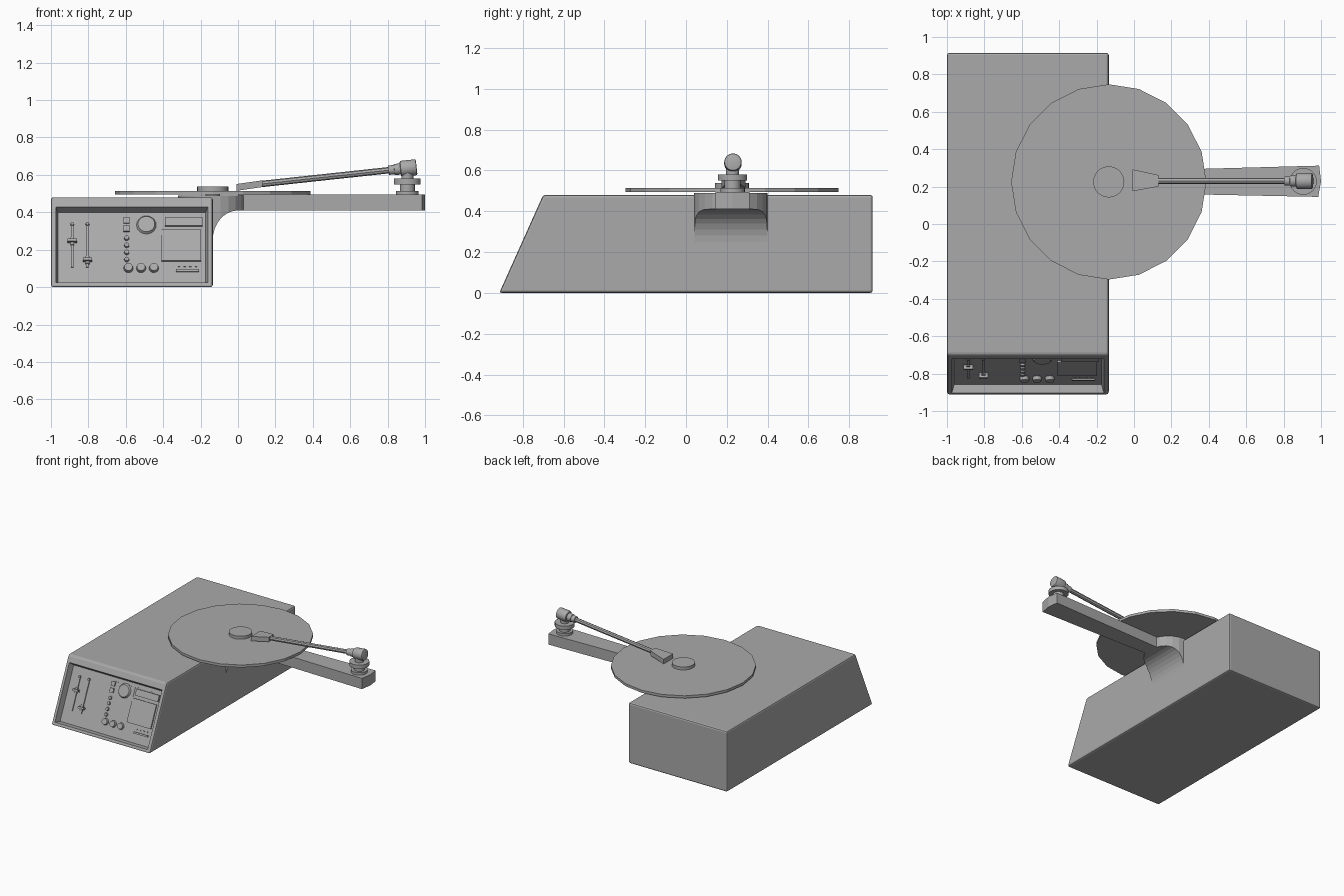
import bpy, bmesh, math
from mathutils import Vector

if "Cube" in bpy.data.objects:
    bpy.data.objects.remove(bpy.data.objects["Cube"])

grey = bpy.data.materials.new("matte grey")
grey.use_nodes = True
grey.diffuse_color = (0.4, 0.4, 0.4, 1)
grey.node_tree.nodes["Principled BSDF"].inputs["Base Color"].default_value = (0.4, 0.4, 0.4, 1)


def make(name, bm, smooth=False):
    """Turn a bmesh into a finished object."""
    bmesh.ops.recalc_face_normals(bm, faces=bm.faces)
    mesh = bpy.data.meshes.new(name)
    bm.to_mesh(mesh)
    bm.free()
    mesh.materials.append(grey)
    ob = bpy.data.objects.new(name, mesh)
    bpy.context.collection.objects.link(ob)
    if smooth:
        bpy.ops.object.select_all(action="DESELECT")
        ob.select_set(True)
        bpy.context.view_layer.objects.active = ob
        bpy.ops.object.shade_smooth_by_angle(angle=math.radians(35))
    return ob


def prism(points, offset):
    """Extrude a closed outline along an offset."""
    bm = bmesh.new()
    face = bm.faces.new([bm.verts.new(p) for p in points])
    out = bmesh.ops.extrude_face_region(bm, geom=[face])["geom"]
    verts = [v for v in out if isinstance(v, bmesh.types.BMVert)]
    bmesh.ops.translate(bm, verts=verts, vec=offset)
    return bm


def rod(name, a, b, r1, r2=None, sides=24, bevel=0.0, smooth=True):
    """Cylinder or cone from point a to point b."""
    a, b = Vector(a), Vector(b)
    bm = bmesh.new()
    bmesh.ops.create_cone(bm, cap_ends=True, segments=sides, radius1=r1,
                          radius2=r1 if r2 is None else r2, depth=(b - a).length)
    if bevel:
        rims = [e for e in bm.edges if abs(e.verts[0].co.z - e.verts[1].co.z) < 1e-5]
        bmesh.ops.bevel(bm, geom=rims, offset=bevel, segments=2, profile=0.5, affect="EDGES")
    ob = make(name, bm, smooth)
    ob.rotation_mode = "QUATERNION"
    ob.rotation_quaternion = (b - a).to_track_quat("Z", "Y")
    ob.location = (a + b) / 2
    return ob


# Wedge-fronted cabinet with a recessed front panel
L, R = -1.0, -0.135
bm = prism([(L, -0.915, 0), (L, 0.915, 0), (L, 0.915, 0.48), (L, -0.7, 0.48)], (R - L, 0, 0))
bmesh.ops.recalc_face_normals(bm, faces=bm.faces)
bmesh.ops.bevel(bm, geom=bm.edges[:], offset=0.012, segments=2, profile=0.5, affect="EDGES")
slope = Vector((0, 0.215, 0.48)).normalized()
normal = Vector((0, -slope.z, slope.y))
front = max((f for f in bm.faces if f.normal.dot(normal) > 0.99), key=lambda f: f.calc_area())
bmesh.ops.inset_region(bm, faces=[front], thickness=0.02)
for v in front.verts:
    if v.co.z > 0.24:
        v.co -= slope * 0.03
bmesh.ops.inset_region(bm, faces=[front], thickness=0.018, depth=-0.046)
floor = front.calc_center_median()
make("cabinet", bm)


# Controls on the tilted panel, placed by width and height
tilt = math.atan2(slope.z, slope.y)


def place(ob, x, z, lift):
    p = floor + slope * ((z - floor.z) / slope.z) + normal * lift
    ob.location = (x, p.y, p.z)
    ob.rotation_euler = (tilt, 0, 0)


def plate(name, x, z, w, h, thick=0.012, lift=0.0):
    bm = bmesh.new()
    bmesh.ops.create_cube(bm, size=1)
    bmesh.ops.scale(bm, vec=(w, h / slope.z, thick), verts=bm.verts)
    place(make(name, bm), x, z, lift + thick / 2)


def button(name, x, z, r, thick=0.014, top=0.85):
    bm = bmesh.new()
    bmesh.ops.create_cone(bm, cap_ends=True, segments=20, radius1=r, radius2=r * top, depth=thick)
    place(make(name, bm, True), x, z, thick / 2)


for i, (x, z) in enumerate([(-0.886, 0.243), (-0.805, 0.142)]):
    plate(f"slider_track_{i}", x, 0.22, 0.014, 0.23, 0.008)
    button(f"slider_stop_{i}", x, 0.335, 0.01)
    plate(f"slider_grip_{i}", x, z, 0.05, 0.014, 0.025)
    plate(f"slider_stem_{i}", x, z, 0.02, 0.04, 0.014)
for i in range(2):
    plate(f"square_key_{i}", -0.595, 0.355 - i * 0.045, 0.032, 0.032)
for i in range(4):
    button(f"small_button_{i}", -0.595, 0.26 - i * 0.038, 0.014)
for i in range(3):
    button(f"panel_knob_{i}", -0.586 + i * 0.068, 0.1, 0.026, 0.022)
plate("dial_plate", -0.49, 0.325, 0.16, 0.095, 0.005)
button("dial", -0.49, 0.33, 0.056, 0.018, 0.8)
plate("control_plate", -0.4, 0.225, 0.44, 0.3, 0.002)
plate("screen", -0.303, 0.22, 0.21, 0.165)
plate("upper_display", -0.29, 0.345, 0.2, 0.045, 0.018)
plate("key_bar", -0.27, 0.085, 0.125, 0.012)
for i in range(4):
    plate(f"tiny_key_{i}", -0.315 + i * 0.03, 0.11, 0.012, 0.008, 0.008)

# Round support with a concave flare underneath, growing out of the cabinet
arc = [(-0.135 * math.cos(t * math.pi / 16), 0.25 + 0.16 * math.sin(t * math.pi / 16))
       for t in range(9)]
outline = [(-0.4, 0.6), (-0.4, 0.25)] + arc + [(0.2, 0.41), (0.2, 0.6)]
support = rod("platter_support", (-0.14, 0.22, 0.2), (-0.14, 0.22, 0.49), 0.18, smooth=False)
cutter = make("flare_cutter", prism([(x, -0.1, z) for x, z in outline], (0, 0.7, 0)))
cutter.hide_render = True
mod = support.modifiers.new("flare", "BOOLEAN")
mod.operation, mod.object, mod.solver = "INTERSECT", cutter, "EXACT"
bpy.context.view_layer.objects.active = support
bpy.ops.object.modifier_apply(modifier=mod.name)
bpy.data.objects.remove(cutter)

# Side beam widening toward its free end
make("side_beam", prism([(0.0, 0.165, 0.41), (0.985, 0.145, 0.41), (1.0, 0.228, 0.41),
                         (0.99, 0.312, 0.41), (0.0, 0.285, 0.41)], (0, 0, 0.085)))

# Platter and centre label
rod("platter", (-0.135, 0.225, 0.494), (-0.135, 0.225, 0.514), 0.522, sides=20, smooth=False)
rod("spindle_post", (-0.135, 0.225, 0.47), (-0.135, 0.225, 0.5), 0.04)
rod("centre_disc", (-0.135, 0.225, 0.51), (-0.135, 0.225, 0.538), 0.083, sides=32)

# Stacked pivot at the beam end
for i, (low, high, r) in enumerate([(0.49, 0.515, 0.06), (0.51, 0.555, 0.04),
                                    (0.55, 0.58, 0.072), (0.575, 0.625, 0.032)]):
    rod(f"pivot_ring_{i}", (0.905, 0.228, low), (0.905, 0.228, high), r)


# Tone arm sloping down toward the platter
def on_arm(x):
    return (x, 0.23, 0.538 + 0.108 * x)


rod("arm_head", on_arm(0.868), on_arm(0.955), 0.043, bevel=0.008)
rod("arm_collar", on_arm(0.835), on_arm(0.872), 0.03, bevel=0.004)
rod("arm_sleeve", on_arm(0.805), on_arm(0.84), 0.025)
rod("arm_tube", on_arm(0.1), on_arm(0.82), 0.017, sides=8, smooth=False)

# Tapered cartridge at the arm tip
bm = prism([(-0.008, 0.175, 0.515), (0.13, 0.2, 0.535), (0.13, 0.262, 0.535),
            (-0.008, 0.292, 0.515)], (0, 0, 0.036))
make("cartridge", bm)
